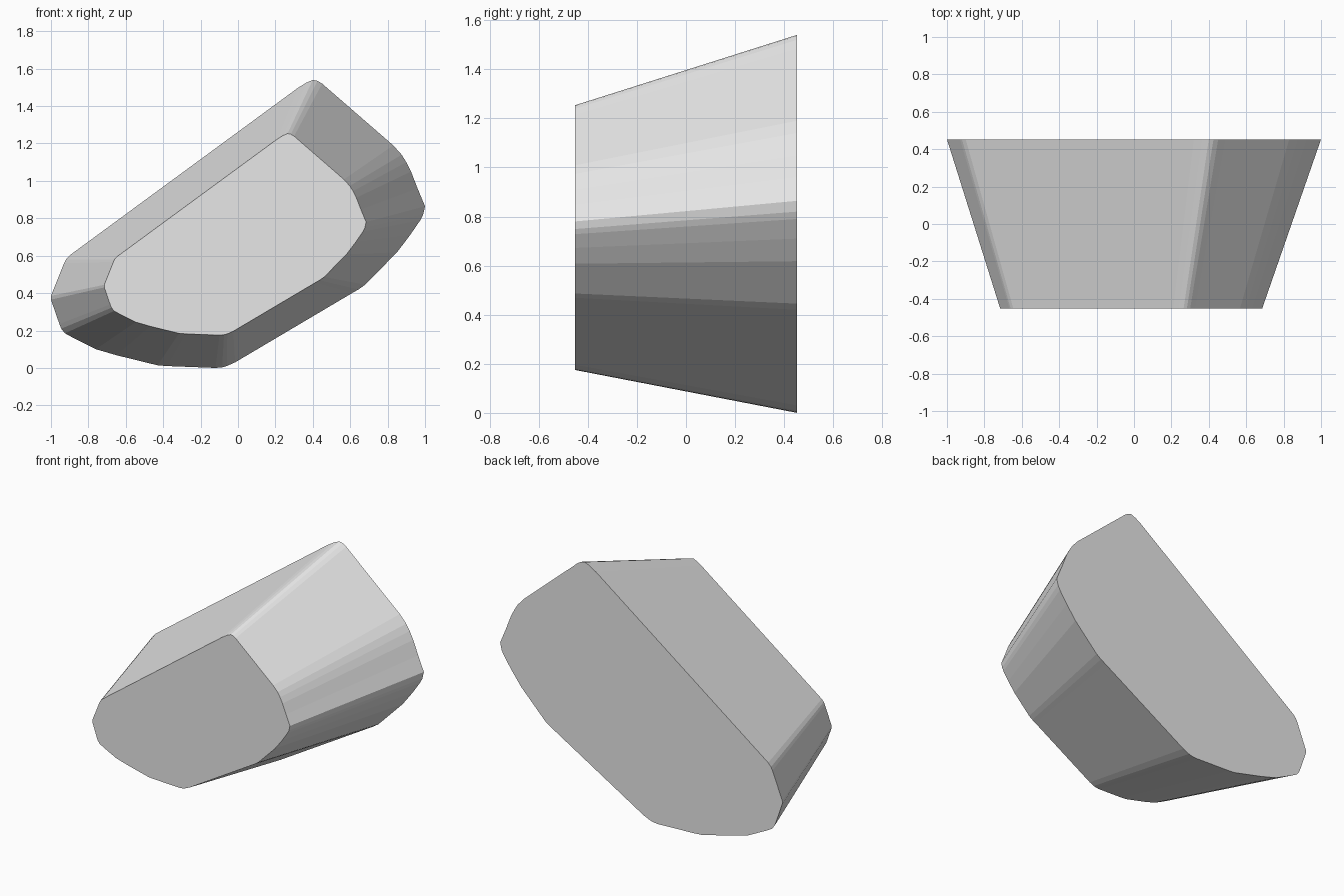
import bpy, bmesh

# Rounded outline of the large rear face (x, z), counter-clockwise from the front
OUTLINE = [
    (-0.06, 0.01), (-0.015, 0.03), (0.61, 0.40), (0.645, 0.42), (0.68, 0.445),
    (0.85, 0.618), (0.92, 0.71), (0.975, 0.79), (0.99, 0.82), (1.0, 0.864),
    (0.96, 0.96), (0.925, 1.05), (0.90, 1.10), (0.875, 1.14), (0.83, 1.19),
    (0.49, 1.485), (0.45, 1.52), (0.425, 1.535), (0.40, 1.54), (0.365, 1.525),
    (0.32, 1.497), (-0.90, 0.602), (-0.92, 0.58), (-0.93, 0.56),
    (-1.0, 0.385), (-1.0, 0.365), (-0.955, 0.235), (-0.945, 0.21), (-0.925, 0.185),
    (-0.88, 0.16), (-0.76, 0.10), (-0.65, 0.068), (-0.43, 0.014), (-0.38, 0.01),
    (-0.12, 0.0), (-0.085, 0.003),
]
HALF_DEPTH = 0.453
TAPER = 0.70             # the front face is a smaller copy of the rear face
SHIFT = (-0.015, 0.175)

grey = bpy.data.materials.new("light grey")
grey.diffuse_color = (0.8, 0.8, 0.8, 1)

# Tapered block: two outlines joined by flat side strips
bm = bmesh.new()
rear = [bm.verts.new((x, HALF_DEPTH, z)) for x, z in OUTLINE]
front = [bm.verts.new((x * TAPER + SHIFT[0], -HALF_DEPTH, z * TAPER + SHIFT[1]))
         for x, z in OUTLINE]
bm.faces.new(front)
bm.faces.new(rear[::-1])
for i in range(len(rear)):
    j = (i + 1) % len(rear)
    bm.faces.new((front[j], front[i], rear[i], rear[j]))
bmesh.ops.recalc_face_normals(bm, faces=bm.faces)

mesh = bpy.data.meshes.new("tapered_block")
bm.to_mesh(mesh)
bm.free()
mesh.materials.append(grey)
block = bpy.data.objects.new("tapered_block", mesh)
bpy.context.collection.objects.link(block)
